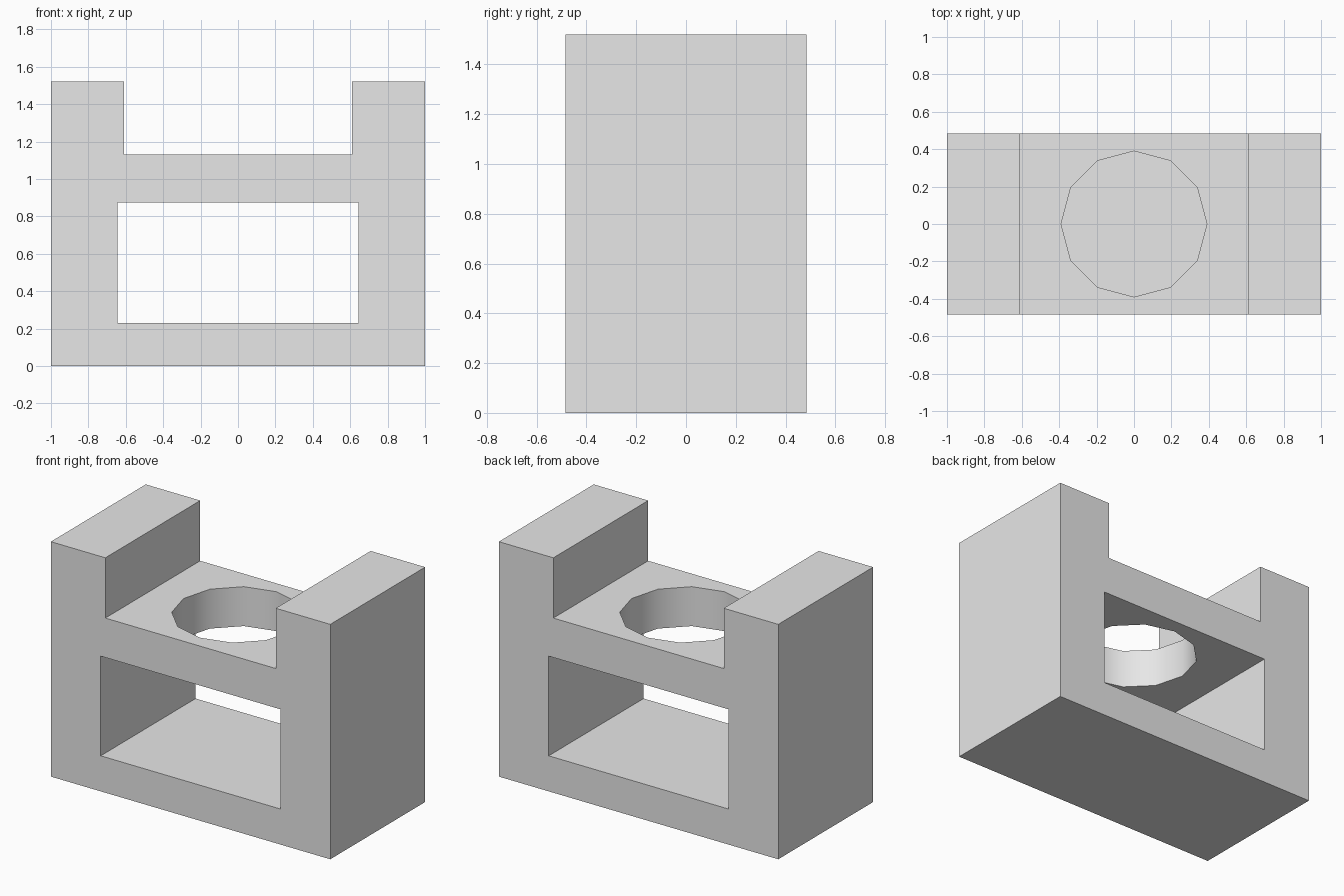
import bpy, bmesh, math

cube = bpy.data.objects.get("Cube")
if cube:
    bpy.data.objects.remove(cube, do_unlink=True)

GREY = 0.8
HALF_DEPTH = 0.485

grey = bpy.data.materials.new("plain grey")
grey.diffuse_color = (GREY, GREY, GREY, 1)
grey.use_nodes = True
grey.node_tree.nodes["Principled BSDF"].inputs["Base Color"].default_value = (GREY, GREY, GREY, 1)


def extrude_profile(name, points, half_depth):
    """Extrude an x-z outline along y."""
    bm = bmesh.new()
    face = bm.faces.new([bm.verts.new((x, -half_depth, z)) for x, z in points])
    result = bmesh.ops.extrude_face_region(bm, geom=[face])
    verts = [v for v in result["geom"] if isinstance(v, bmesh.types.BMVert)]
    bmesh.ops.translate(bm, verts=verts, vec=(0, 2 * half_depth, 0))
    bmesh.ops.recalc_face_normals(bm, faces=bm.faces)
    mesh = bpy.data.meshes.new(name)
    bm.to_mesh(mesh)
    bm.free()
    mesh.materials.append(grey)
    obj = bpy.data.objects.new(name, mesh)
    bpy.context.collection.objects.link(obj)
    return obj


def cut(target, cutter):
    """Subtract the cutter, then discard it."""
    cutter.hide_render = True
    mod = target.modifiers.new("cut", "BOOLEAN")
    mod.operation = "DIFFERENCE"
    mod.solver = "EXACT"
    mod.object = cutter
    bpy.ops.object.select_all(action="DESELECT")
    bpy.context.view_layer.objects.active = target
    target.select_set(True)
    bpy.ops.object.modifier_apply(modifier=mod.name)
    bpy.data.objects.remove(cutter, do_unlink=True)


# Block with two raised side walls
half = [(1, 0), (1, 1.52), (0.61, 1.52), (0.61, 1.13)]
outline = half + [(-x, z) for x, z in reversed(half)]
body = extrude_profile("holder_body", outline, HALF_DEPTH)

# Rectangular opening from front to back
window = [(-0.643, 0.23), (0.643, 0.23), (0.643, 0.875), (-0.643, 0.875)]
cut(body, extrude_profile("window_cutter", window, 1))

# Twelve-sided hole through the shelf only
bpy.ops.mesh.primitive_cylinder_add(vertices=12, radius=0.39, depth=0.6, location=(0, 0, 1))
hole = bpy.context.object
hole.name = "hole_cutter"
hole.data.materials.append(grey)
cut(body, hole)

# Round the hole wall while keeping the block edges sharp
bpy.ops.object.shade_smooth_by_angle(angle=math.radians(35))
